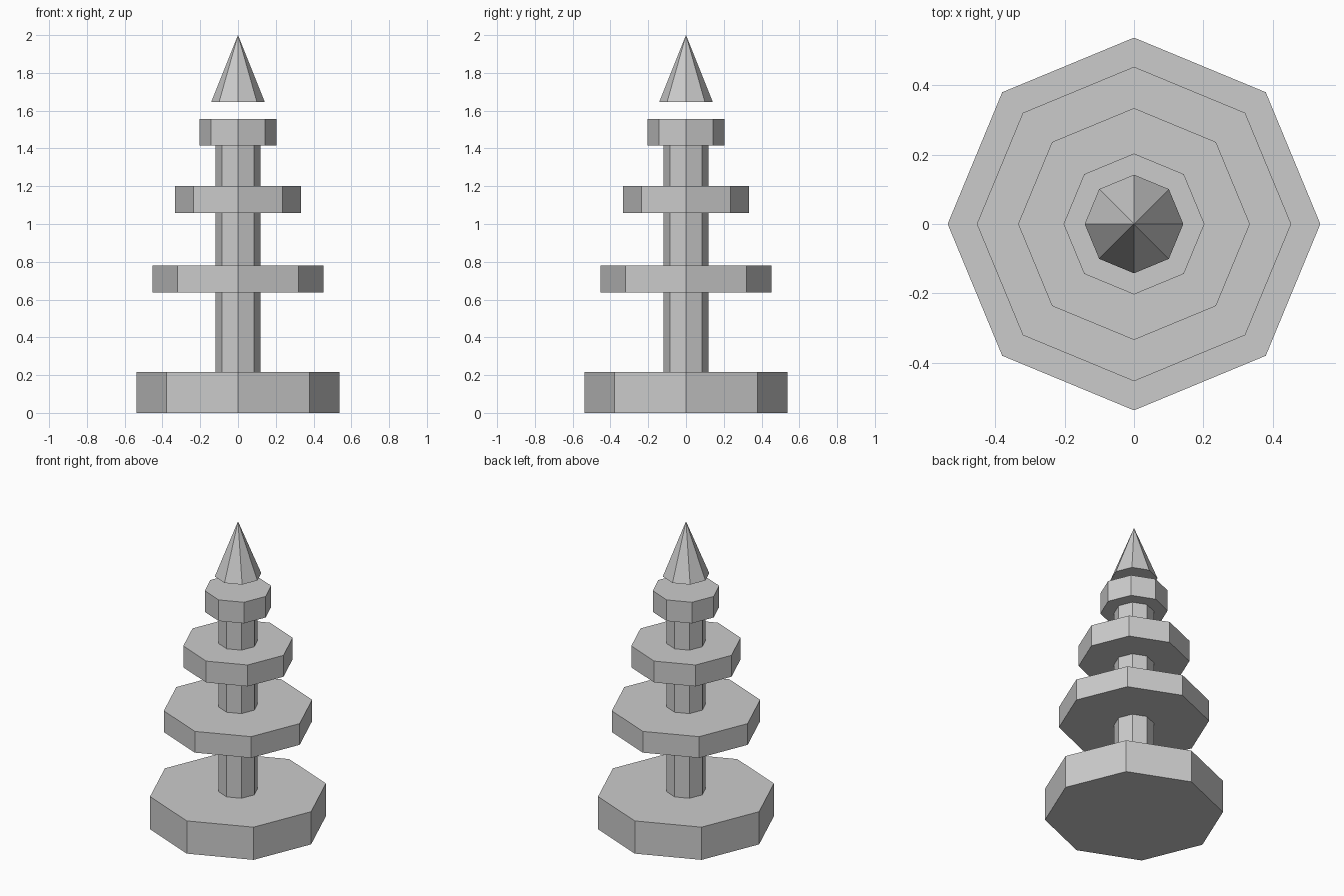
import bpy

if "Cube" in bpy.data.objects:
    bpy.data.objects.remove(bpy.data.objects["Cube"])

SIDES = 8

# Single stone colour
grey = bpy.data.materials.new("plain_grey")
grey.diffuse_color = (0.6, 0.6, 0.6, 1)
grey.use_nodes = True
grey.node_tree.nodes["Principled BSDF"].inputs["Base Color"].default_value = grey.diffuse_color


def prism(name, r_bottom, r_top, z0, z1):
    """Flat-sided octagonal prism or spire standing between two heights."""
    bpy.ops.mesh.primitive_cone_add(
        vertices=SIDES, radius1=r_bottom, radius2=r_top,
        depth=z1 - z0, location=(0, 0, (z0 + z1) / 2))
    ob = bpy.context.object
    ob.name = name
    ob.data.name = name
    ob.data.materials.append(grey)
    return ob


# Base, central column and the three tiers
for name, r, z0, z1 in (
    ("base", 0.537, 0.0, 0.217),
    ("column", 0.12, 0.217, 1.416),
    ("lower_tier", 0.453, 0.638, 0.779),
    ("middle_tier", 0.334, 1.058, 1.2),
    ("upper_tier", 0.203, 1.416, 1.556),
):
    prism(name, r, r, z0, z1)

# Pointed spire floating above the upper tier
prism("spire", 0.142, 0.0, 1.645, 2.0)
